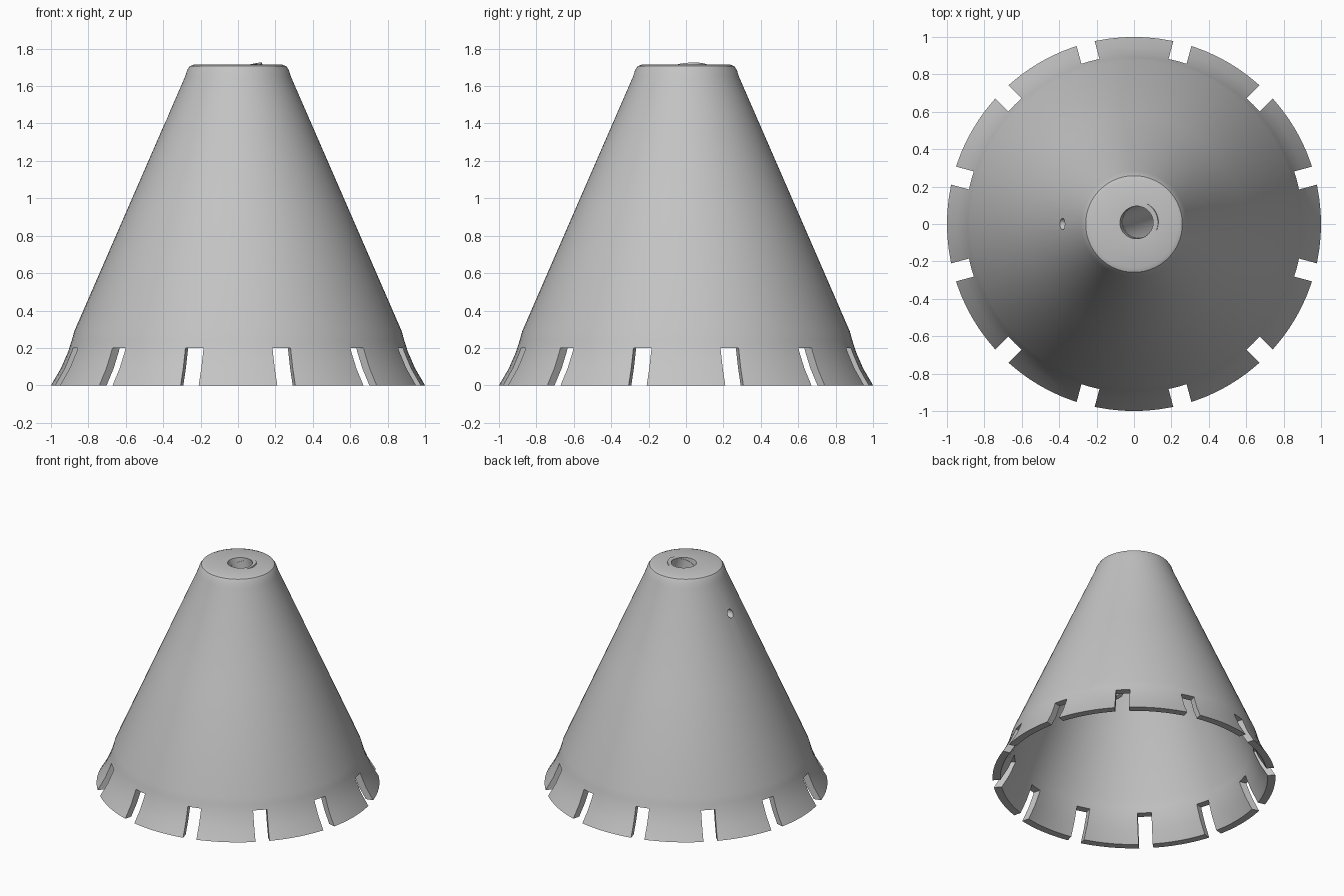
import bpy, bmesh, math
from mathutils import Matrix, Vector

if "Cube" in bpy.data.objects:
    bpy.data.objects.remove(bpy.data.objects["Cube"])

grey = bpy.data.materials.new("plain grey")
grey.use_nodes = True
grey.diffuse_color = (0.55, 0.55, 0.55, 1)
grey.node_tree.nodes["Principled BSDF"].inputs["Base Color"].default_value = grey.diffuse_color


def make_object(name, bm):
    bmesh.ops.recalc_face_normals(bm, faces=bm.faces[:])
    mesh = bpy.data.meshes.new(name)
    bm.to_mesh(mesh)
    bm.free()
    mesh.materials.append(grey)
    obj = bpy.data.objects.new(name, mesh)
    bpy.context.collection.objects.link(obj)
    return obj


def lathe(name, profile, segments, closed, matrix=Matrix()):
    """Spin a profile of (radius, height) points around z."""
    bm = bmesh.new()
    verts = [bm.verts.new((r, 0, z)) for r, z in profile]
    edges = [bm.edges.new(pair) for pair in zip(verts, verts[1:])]
    if closed:
        edges.append(bm.edges.new((verts[-1], verts[0])))
    bmesh.ops.spin(bm, geom=verts + edges, cent=(0, 0, 0), axis=(0, 0, 1),
                   angle=math.tau, steps=segments, use_duplicate=False)
    bmesh.ops.remove_doubles(bm, verts=bm.verts[:], dist=0.0001)
    bmesh.ops.transform(bm, matrix=matrix, verts=bm.verts[:])
    return make_object(name, bm)


def cylinder(name, radius, depth, matrix):
    bm = bmesh.new()
    bmesh.ops.create_cone(bm, cap_ends=True, segments=32, radius1=radius,
                          radius2=radius, depth=depth, matrix=matrix)
    return make_object(name, bm)


def cut(obj, cutters):
    for cutter in cutters:
        mod = obj.modifiers.new(cutter.name, "BOOLEAN")
        mod.operation = "DIFFERENCE"
        mod.solver = "EXACT"
        mod.object = cutter
    graph = bpy.context.evaluated_depsgraph_get()
    obj_mesh = bpy.data.meshes.new_from_object(obj.evaluated_get(graph))
    obj.modifiers.clear()
    obj.data = obj_mesh
    for cutter in cutters:
        bpy.data.objects.remove(cutter)


# Conical shell with flared skirt and rounded crown
wall = 0.055
outer = [(1, 0), (0.947, 0.09), (0.908, 0.18), (0.889, 0.24), (0.875, 0.29),
         (0.577, 0.975), (0.283, 1.65), (0.272, 1.685), (0.258, 1.706), (0.235, 1.715)]
inner = [(r - wall, z) for r, z in outer[:7]]
profile = [(0, 1.715)] + outer[::-1] + inner + [(0, 1.65)]
shell = lathe("conical_shell", profile, 96, False)

# Twelve slots around the rim
bm = bmesh.new()
for i in range(12):
    turn = Matrix.Rotation(math.radians(15 + 30 * i), 4, "Z")
    place = turn @ Matrix.Translation((1, 0, 0.05)) @ Matrix.Diagonal((0.5, 0.1, 0.3, 1))
    bmesh.ops.create_cube(bm, size=1, matrix=place)
slots = make_object("rim_slots", bm)

# Slanted inner tube from the crown
top = Vector((0.02, 0.01, 1.695))
axis = top - Vector((0.33, 0.11, 0.55))
length = axis.length
tilt = axis.to_track_quat("Z", "Y").to_matrix().to_4x4()
tube_place = Matrix.Translation(top) @ tilt
tube = lathe("inner_tube", [(0.112, 0), (0.112, -length), (0.085, -length), (0.085, 0)],
             48, True, tube_place)

# Crown opening and small side hole
crown_hole = cylinder("crown_hole", 0.087, 0.4, tube_place)
side_hole = cylinder("side_hole", 0.03, 0.3, Matrix.Translation((-0.38, 0, 1.42))
                     @ Matrix.Rotation(math.pi / 2, 4, "Y"))
cut(shell, [slots, crown_hole, side_hole])

# Smooth shading with crisp edges
for obj in (shell, tube):
    bpy.ops.object.select_all(action="DESELECT")
    obj.select_set(True)
    bpy.context.view_layer.objects.active = obj
    bpy.ops.object.shade_smooth_by_angle(angle=math.radians(30))
